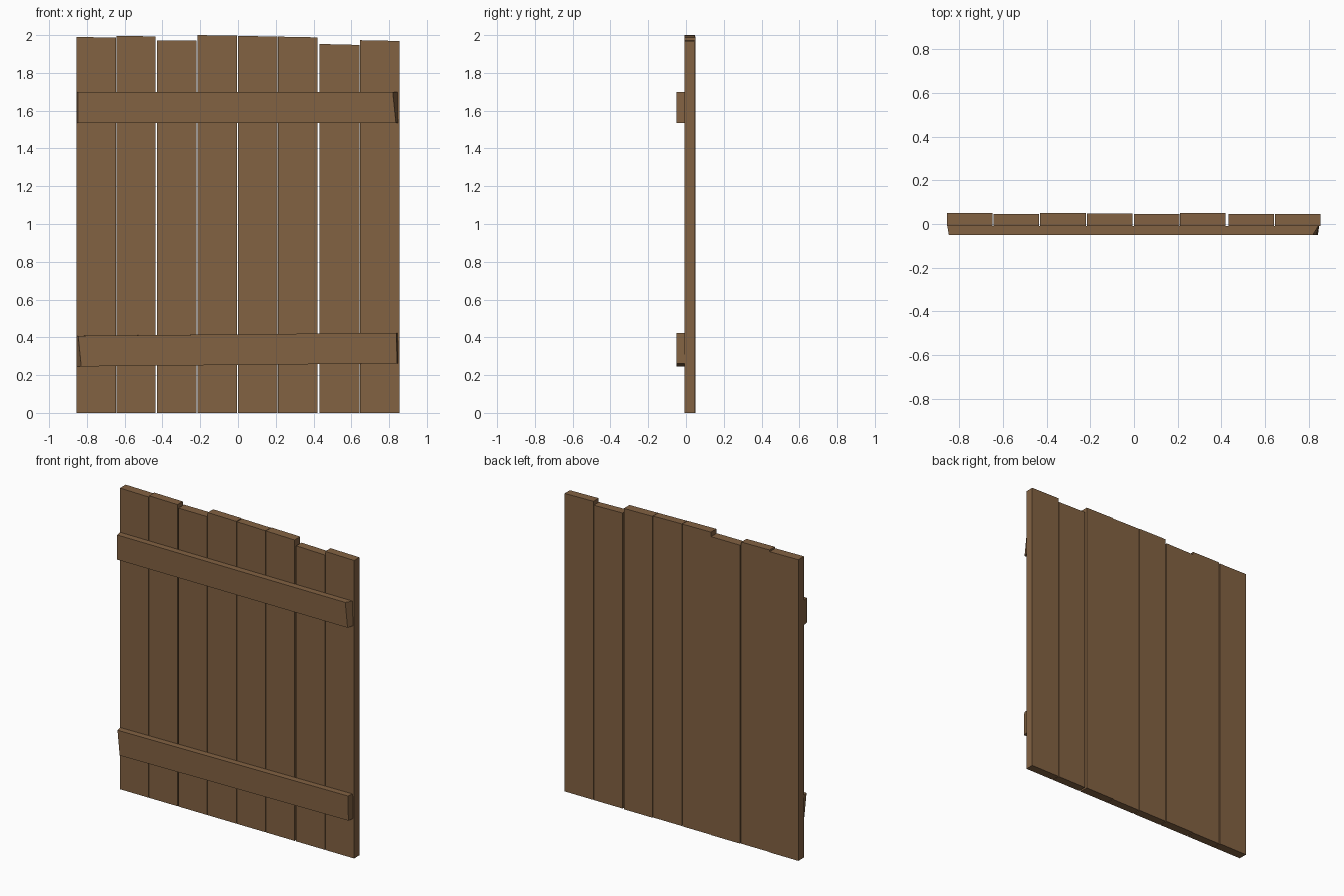
import bpy, bmesh

wood = bpy.data.materials.new("brown wood")
wood.diffuse_color = (0.225, 0.122, 0.055, 1)


def slab(name, front, back, y0, y1):
    """Solid between a front and a back (x, z) outline."""
    bm = bmesh.new()
    f = [bm.verts.new((x, y0, z)) for x, z in front]
    b = [bm.verts.new((x, y1, z)) for x, z in back]
    bm.faces.new(f)
    bm.faces.new(b[::-1])
    n = len(f)
    for i in range(n):
        j = (i + 1) % n
        bm.faces.new((f[j], f[i], b[i], b[j]))
    bmesh.ops.recalc_face_normals(bm, faces=bm.faces)
    me = bpy.data.meshes.new(name)
    bm.to_mesh(me)
    bm.free()
    me.materials.append(wood)
    ob = bpy.data.objects.new(name, me)
    bpy.context.collection.objects.link(ob)


# Vertical planks: left x, right x, top z at left, top z at right, back y
planks = [
    (-0.856, -0.647, 1.990, 1.987, 0.050),
    (-0.643, -0.436, 1.996, 1.993, 0.046),
    (-0.430, -0.219, 1.972, 1.972, 0.050),
    (-0.215, -0.006, 2.000, 1.997, 0.047),
    (-0.001, 0.208, 1.996, 1.992, 0.045),
    (0.211, 0.420, 1.992, 1.988, 0.050),
    (0.432, 0.642, 1.953, 1.948, 0.046),
    (0.645, 0.855, 1.973, 1.969, 0.046),
]
for i, (l, r, zl, zr, yb) in enumerate(planks):
    o = [(l, 0), (r, 0), (r, zr), (l, zl)]
    slab(f"plank_{i + 1}", o, o, -0.009, yb)

# Cross battens on the front, with roughly cut ends
slab("upper_batten",
     [(-0.848, 1.535), (0.836, 1.535), (0.819, 1.698), (-0.848, 1.698)],
     [(-0.855, 1.535), (0.846, 1.535), (0.844, 1.698), (-0.855, 1.698)],
     -0.050, -0.009)
slab("lower_batten",
     [(-0.830, 0.246), (0.842, 0.262), (0.838, 0.424), (-0.846, 0.408)],
     [(-0.855, 0.246), (0.848, 0.262), (0.845, 0.424), (-0.855, 0.408)],
     -0.050, -0.009)
